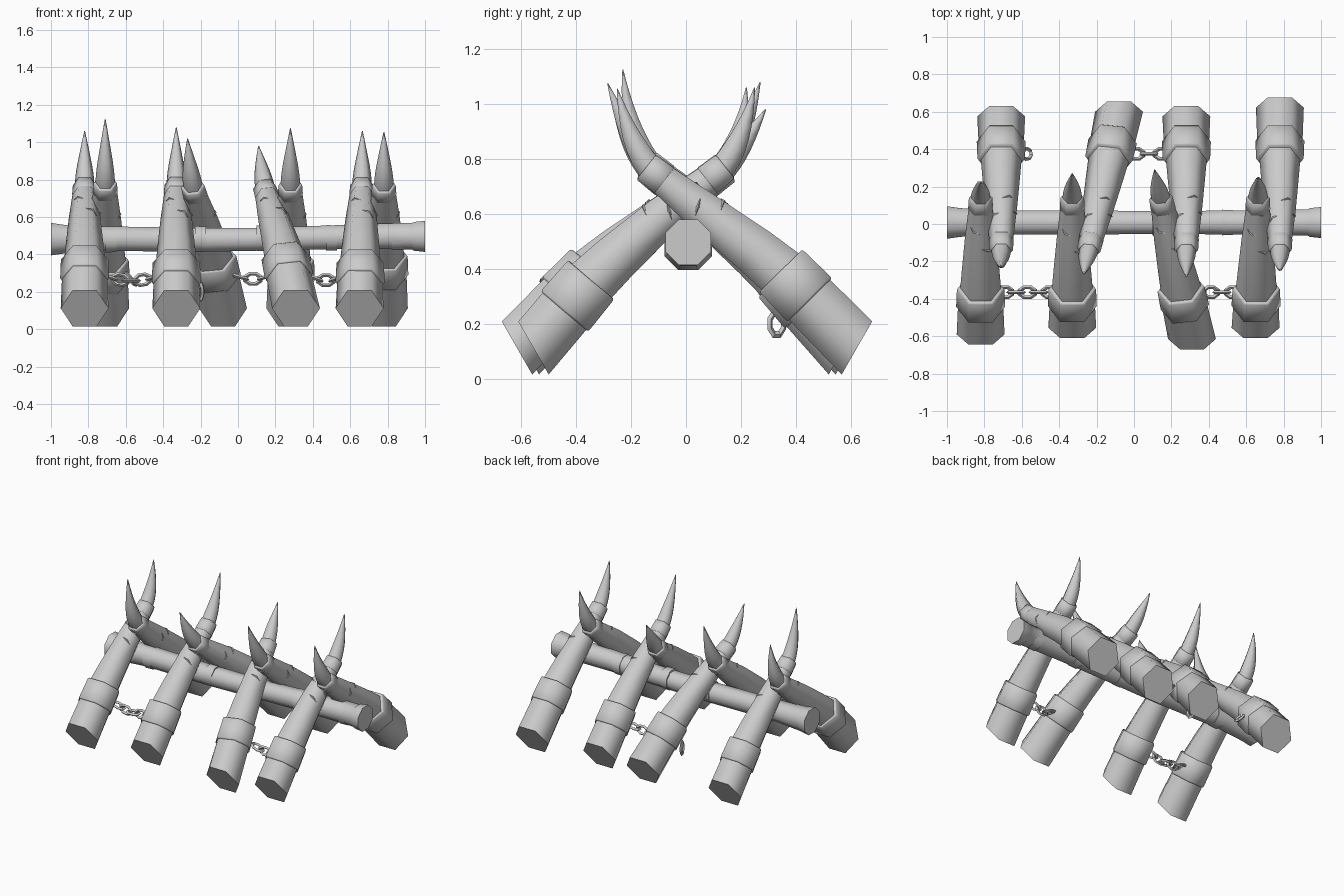
import bpy, math
from mathutils import Matrix, Vector

if "Cube" in bpy.data.objects:
    bpy.data.objects.remove(bpy.data.objects["Cube"])

GREY = (0.6, 0.6, 0.6, 1)
mat = bpy.data.materials.new("plain grey")
mat.use_nodes = True
mat.diffuse_color = GREY
mat.node_tree.nodes["Principled BSDF"].inputs["Base Color"].default_value = GREY


def finish(ob, name, angle):
    ob.name = name
    ob.data.materials.append(mat)
    bpy.ops.object.select_all(action="DESELECT")
    ob.select_set(True)
    bpy.context.view_layer.objects.active = ob
    bpy.ops.object.shade_smooth_by_angle(angle=math.radians(angle))
    return ob


def loft(name, path, radii, sides=6, phase=0, across=Vector((1, 0, 0)), cut=None):
    """Sweep a regular polygon along a path; cut tilts the first ring."""
    verts, faces = [], []
    n = len(path)
    for i, (p, r) in enumerate(zip(path, radii)):
        t = (path[min(i + 1, n - 1)] - path[max(i - 1, 0)]).normalized()
        if cut and i == 0:
            t = cut
        u = (across - t * across.dot(t)).normalized()
        w = t.cross(u)
        for k in range(sides):
            g = 2 * math.pi * (k + phase) / sides
            verts.append(p + u * r * math.cos(g) + w * r * math.sin(g))
    for i in range(n - 1):
        for k in range(sides):
            j = (k + 1) % sides
            faces.append((i * sides + k, i * sides + j,
                          (i + 1) * sides + j, (i + 1) * sides + k))
    faces.append(tuple(reversed(range(sides))))
    faces.append(tuple(range((n - 1) * sides, n * sides)))
    me = bpy.data.meshes.new(name)
    me.from_pydata(verts, [], faces)
    ob = bpy.data.objects.new(name, me)
    bpy.context.collection.objects.link(ob)
    return finish(ob, name, 62)


def along(points, s):
    """Point at distance s on a polyline, extended past its last point."""
    for a, b in zip(points, points[1:]):
        d = (b - a).length
        if s <= d or b is points[-1]:
            return a + (b - a) * (s / d)
        s -= d


def tusk(label, side, x_base, x_tip, base, tip_y, tip_z):
    def place(v, z):
        f = (base - v) / (base + tip_y)
        return Vector((x_base + (x_tip - x_base) * f, side * v, z))

    dz = (tip_z - 1.07) * 0.15
    spine = [place(base, 0.112), place(0.345, 0.36 + (base - 0.555) * 0.5),
             place(0.08, 0.595), place(-0.12, 0.755 + dz)]
    knee = (spine[1] - spine[0]).length
    end = sum((b - a).length for a, b in zip(spine, spine[1:]))

    def part(name, stations, radii, cut=None):
        loft(label + name, [along(spine, s) for s in stations], radii, cut=cut)

    part("_base_sleeve", (0, knee - 0.1), (0.128, 0.12), Vector((0, -side * 0.87, 0.5)))
    part("_base_collar", (knee - 0.15, knee - 0.143, knee - 0.007, knee),
         (0.125, 0.131, 0.127, 0.12))
    part("_shaft", (knee - 0.05, knee + 0.12, knee + 0.35, end),
         (0.112, 0.101, 0.084, 0.06))
    part("_tip_collar", (end - 0.055, end - 0.05, end + 0.025, end + 0.03),
         (0.062, 0.067, 0.063, 0.056))

    # Curved horn point
    a, b, c = along(spine, end), place(-0.205, 0.85 + dz), place(-tip_y, tip_z)
    curve = [a * (1 - t) ** 2 + b * 2 * t * (1 - t) + c * t * t
             for t in (i / 8 for i in range(9))]
    loft(label + "_horn", curve,
         (0.053, 0.052, 0.05, 0.046, 0.04, 0.032, 0.023, 0.013, 0.002))

    # Thin weathering ridges hugging the shaft corners
    for k, corner in enumerate((60, 0, 120)):
        s = knee + 0.32 + k * 0.06
        p = along(spine, s)
        t = (along(spine, s + 0.02) - p).normalized()
        u = (Vector((1, 0, 0)) - t * t.x).normalized()
        w = u.cross(t) if side < 0 else t.cross(u)
        w = w if w.z > 0 else -w
        r = 0.087 - k * 0.006
        arc = []
        for d in (-25, 0, 25):
            g = math.radians(corner + d)
            reach = r if d == 0 else r * 0.88
            arc.append(p + (u * math.cos(g) + w * math.sin(g)) * reach + t * d * 0.0005)
        loft(f"{label}_ridge_{k + 1}", arc, (0.001, 0.006, 0.001), 4, across=t)


# Two opposing rows: base x, tip x, base reach, tip reach, tip height
front = [(-0.82, -0.82, 0.59, 0.22, 1.06), (-0.33, -0.33, 0.555, 0.27, 1.08),
         (0.31, 0.11, 0.615, 0.29, 0.98), (0.65, 0.665, 0.555, 0.25, 1.06)]
back = [(-0.71, -0.71, 0.575, 0.23, 1.125), (-0.08, -0.27, 0.6, 0.27, 1.02),
        (0.28, 0.28, 0.575, 0.285, 1.075), (0.78, 0.78, 0.622, 0.25, 1.055)]
for i, spec in enumerate(front):
    tusk(f"front_tusk_{i + 1}", -1, *spec)
for i, spec in enumerate(back):
    tusk(f"back_tusk_{i + 1}", 1, *spec)

# Crossbar, flared at both ends and gently uneven
bar = [(-1, 0.482, 0.094), (-0.93, 0.482, 0.083), (-0.72, 0.485, 0.071),
       (-0.2, 0.478, 0.069), (0.15, 0.482, 0.066), (0.5, 0.492, 0.069),
       (0.84, 0.498, 0.075), (0.93, 0.497, 0.076), (0.94, 0.497, 0.083), (1, 0.497, 0.09)]
loft("crossbar", [Vector((x, 0.008, z)) for x, z, r in bar],
     [r for x, z, r in bar], 8, 0.5, Vector((0, 1, 0)))
for i, x in enumerate((-0.68, -0.2, 0.13, 0.5, 0.85)):
    z = 0.48 + 0.008 * (x + 0.6)
    loft(f"crossbar_band_{i + 1}", [Vector((x + d, 0.008, z)) for d in (-0.03, 0.03)],
         (0.074, 0.072), 8, 0.5, Vector((0, 1, 0)))


def link(name, location, rotation):
    bpy.ops.mesh.primitive_torus_add(major_segments=8, minor_segments=4,
                                     major_radius=0.029, minor_radius=0.01,
                                     location=location, rotation=rotation)
    ob = bpy.context.object
    # Turn a flat side outward, then lengthen
    ob.data.transform(Matrix.Diagonal((1.45, 1, 1, 1)) @ Matrix.Rotation(math.pi / 8, 4, "Z"))
    finish(ob, name, 30)


def chain(label, x0, x1, y, z, sag, count):
    for i in range(count):
        f = i / (count - 1)
        slope = math.atan(sag * 4 * (2 * f - 1) / (x1 - x0))
        link(f"{label}_link_{i + 1}",
             (x0 + (x1 - x0) * f, y, z - sag * 4 * f * (1 - f)),
             (math.pi / 2 * (i % 2), -slope, 0))


chain("front_left_chain", 0.41, 0.53, -0.365, 0.275, 0.012, 3)
chain("front_right_chain", -0.69, -0.45, -0.365, 0.28, 0.02, 5)
chain("back_chain", 0.01, 0.15, 0.375, 0.28, 0.01, 3)

# Loose broken links left hanging
link("loose_link_1", (-0.575, 0.375, 0.27), (0, 0.9, 0.2))
link("loose_link_2", (-0.2, 0.33, 0.2), (0, math.pi / 2, 0.4))
